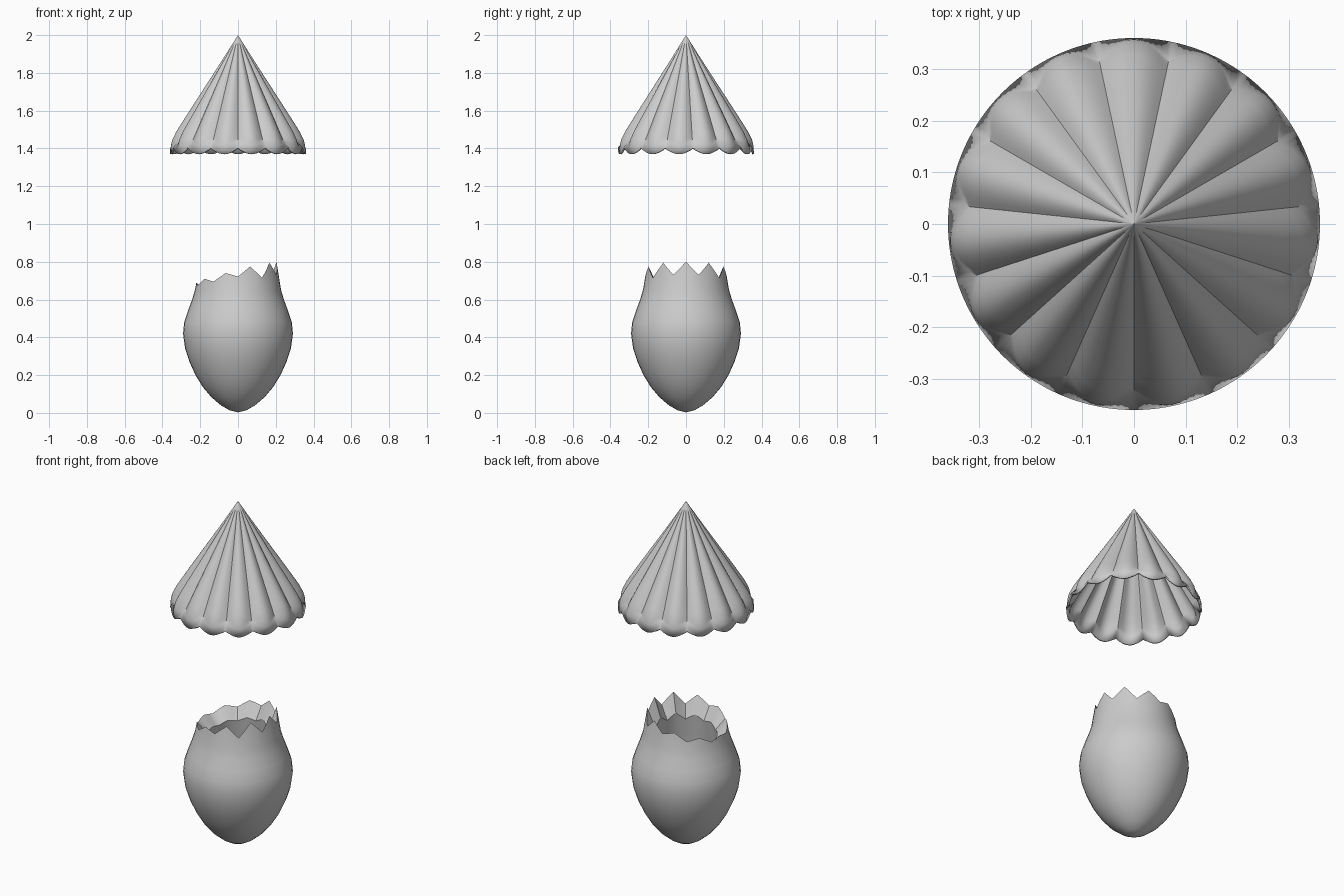
import bpy, bmesh, math

if "Cube" in bpy.data.objects:
    bpy.data.objects.remove(bpy.data.objects["Cube"])

def make_object(name, rings, tip=None, end=None, angle=35):
    """Skin a list of closed vertex rings, with optional pole points."""
    bm = bmesh.new()
    vr = [[bm.verts.new(p) for p in ring] for ring in rings]
    n = len(vr[0])
    for a, b in zip(vr, vr[1:]):
        for i in range(n):
            j = (i + 1) % n
            bm.faces.new((a[i], a[j], b[j], b[i]))
    for pole, ring in ((tip, vr[0]), (end, vr[-1])):
        if pole:
            p = bm.verts.new(pole)
            for i in range(n):
                bm.faces.new((p, ring[i], ring[(i + 1) % n]))
    bmesh.ops.recalc_face_normals(bm, faces=bm.faces)
    me = bpy.data.meshes.new(name)
    bm.to_mesh(me)
    bm.free()
    ob = bpy.data.objects.new(name, me)
    bpy.context.collection.objects.link(ob)
    bpy.ops.object.select_all(action='DESELECT')
    ob.select_set(True)
    bpy.context.view_layer.objects.active = ob
    bpy.ops.object.shade_smooth_by_angle(angle=math.radians(angle))
    return ob

# Cracked cup: 10 pointed teeth, taller toward +x
SEG = 40
peaks = [.80, .795, .775, .74, .71, .69]
valleys = [.73, .715, .722, .695, .675]
half = [z for pair in zip(peaks, valleys) for z in pair] + [peaks[-1]]
knots = half + half[-2:0:-1]

def rim(i):
    k, f = divmod(i, SEG // 20)
    f /= SEG // 20
    return knots[k % 20] * (1 - f) + knots[(k + 1) % 20] * f

def circle(r, z):
    return [(r * math.cos(2 * math.pi * i / SEG), r * math.sin(2 * math.pi * i / SEG),
             z(i) if callable(z) else z) for i in range(SEG)]

def rim_ring():
    out = []
    for i in range(SEG):
        z = rim(i)
        r = .222 - (z - .68) * .15
        a = 2 * math.pi * i / SEG
        out.append((r * math.cos(a), r * math.sin(a), z))
    return out

outer = [(.045, .014), (.09, .04), (.14, .082), (.185, .135), (.225, .2), (.257, .27),
         (.28, .34), (.291, .42), (.285, .48), (.265, .54), (.243, .6), (.228, .65)]
inner = [(.18, .55), (.2, .42), (.19, .3), (.15, .18), (.08, .1)]
cup = [circle(r, z) for r, z in outer] + [rim_ring()]
cup.append(circle(.165, lambda i: .655 + (rim(i) - .73) * .5))
cup += [circle(r, z) for r, z in inner]
make_object("cracked_shell", cup, (0, 0, .003), (0, 0, .08))

# Fluted cap: 15 rounded lobes with sharp creases and a scalloped rim
LOBES, N = 15, 180
profile = [(.04, 1.937), (.10, 1.843), (.17, 1.735), (.235, 1.635), (.29, 1.55),
           (.328, 1.49), (.35, 1.445), (.357, 1.415)]
rings = []
for r, z in profile:
    ring = []
    for i in range(N):
        a = 2 * math.pi * i / N - math.pi / 2
        crease = 1 - abs(math.sin(LOBES * math.pi * i / N))
        rr = r * (1 - .10 * crease)
        zz = z + (.03 * crease if z < 1.43 else .012 * crease if z < 1.46 else 0)
        ring.append((rr * math.cos(a), rr * math.sin(a), zz))
    rings.append(ring)
last = []
for i in range(N):
    a = 2 * math.pi * i / N - math.pi / 2
    crease = 1 - abs(math.sin(LOBES * math.pi * i / N))
    last.append((.36 * math.cos(a), .36 * math.sin(a), 1.37 + .035 * crease))
rings.append(last)
cap = make_object("fluted_cap", rings, (0, 0, 2))
sol = cap.modifiers.new("thickness", 'SOLIDIFY')
sol.thickness = .01
sol.offset = -1
